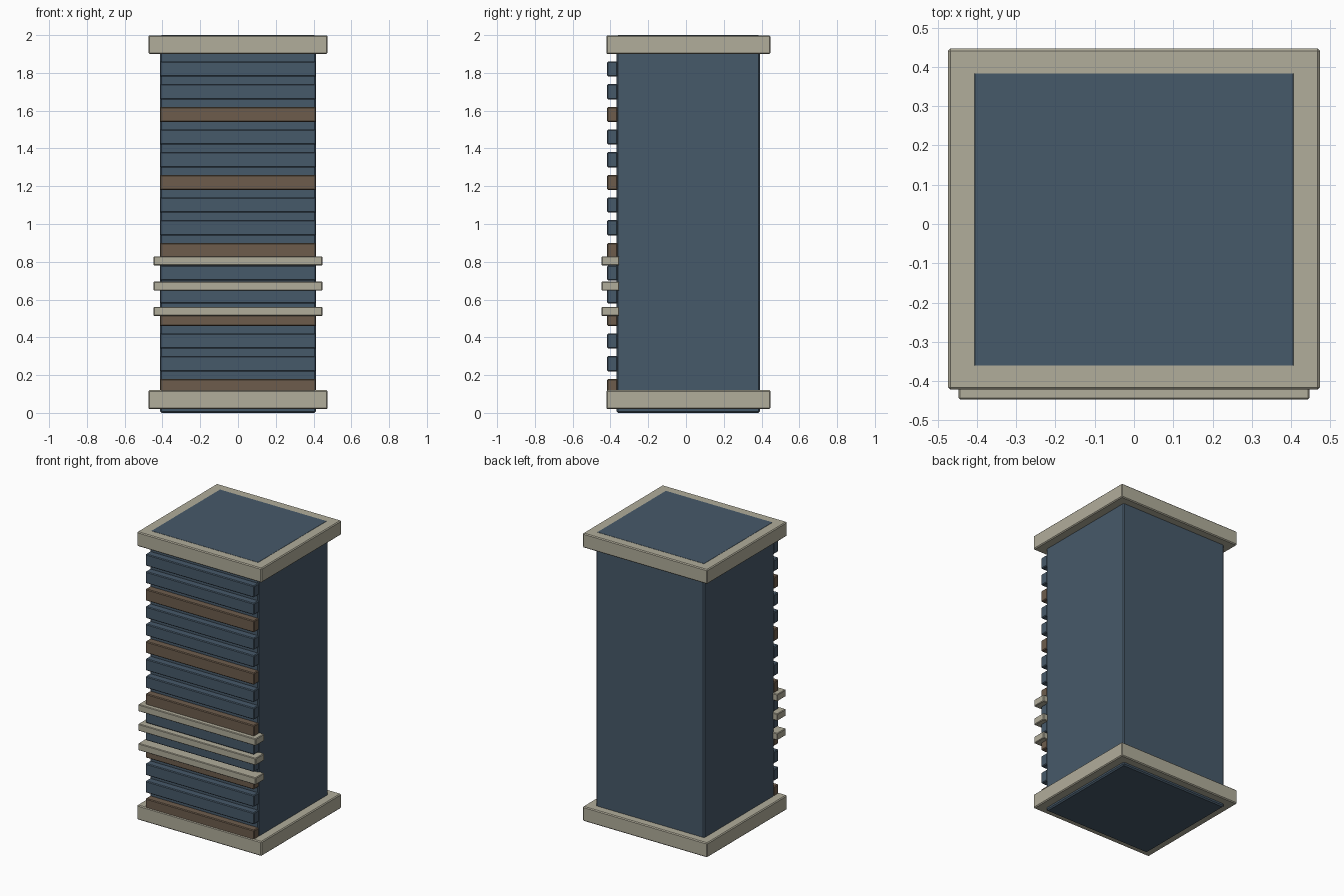
import bpy
import bmesh
from mathutils import Vector

if "Cube" in bpy.data.objects:
    bpy.data.objects.remove(bpy.data.objects["Cube"])


def material(name, color):
    m = bpy.data.materials.new(name)
    m.diffuse_color = (*color, 1.0)
    m.use_nodes = True
    m.node_tree.nodes["Principled BSDF"].inputs["Base Color"].default_value = m.diffuse_color
    return m


blue = material("slate_blue", (0.062, 0.100, 0.142))
brown = material("dull_brown", (0.153, 0.108, 0.073))
stone = material("warm_stone", (0.440, 0.418, 0.328))


def box(name, lo, hi, mat, bevel):
    """Box between two corners with a narrow chamfer on every edge."""
    lo, hi = Vector(lo), Vector(hi)
    mid, size = (lo + hi) / 2, hi - lo
    bm = bmesh.new()
    bmesh.ops.create_cube(bm, size=1)
    bmesh.ops.scale(bm, vec=size, verts=bm.verts)
    bmesh.ops.bevel(bm, geom=bm.edges[:], offset=bevel, segments=1,
                    affect='EDGES', profile=0.5)
    mesh = bpy.data.meshes.new(name)
    bm.to_mesh(mesh)
    bm.free()
    mesh.materials.append(mat)
    ob = bpy.data.objects.new(name, mesh)
    ob.location = mid
    bpy.context.collection.objects.link(ob)
    return ob


# Main block, running through both collars
box("body", (-0.413, -0.368, 0), (0.413, 0.391, 2.0), blue, 0.008)

# Collars at the foot and the head, the upper one just under the body top
box("base_collar", (-0.474, -0.422, 0.02), (0.474, 0.447, 0.12), stone, 0.006)
box("top_collar", (-0.474, -0.422, 1.90), (0.474, 0.447, 1.999), stone, 0.006)

# Front slats, every third one brown
for i in range(15):
    z = 0.14 + 0.12 * i
    box(f"front_slat_{i + 1}", (-0.413, -0.417, z - 0.04),
        (0.413, -0.362, z + 0.04), brown if i % 3 == 0 else blue, 0.005)

# Protruding rails across the lower front
for i in range(3):
    z = 0.537 + 0.134 * i
    box(f"front_rail_{i + 1}", (-0.447, -0.447, z - 0.024),
        (0.447, -0.354, z + 0.024), stone, 0.004)
